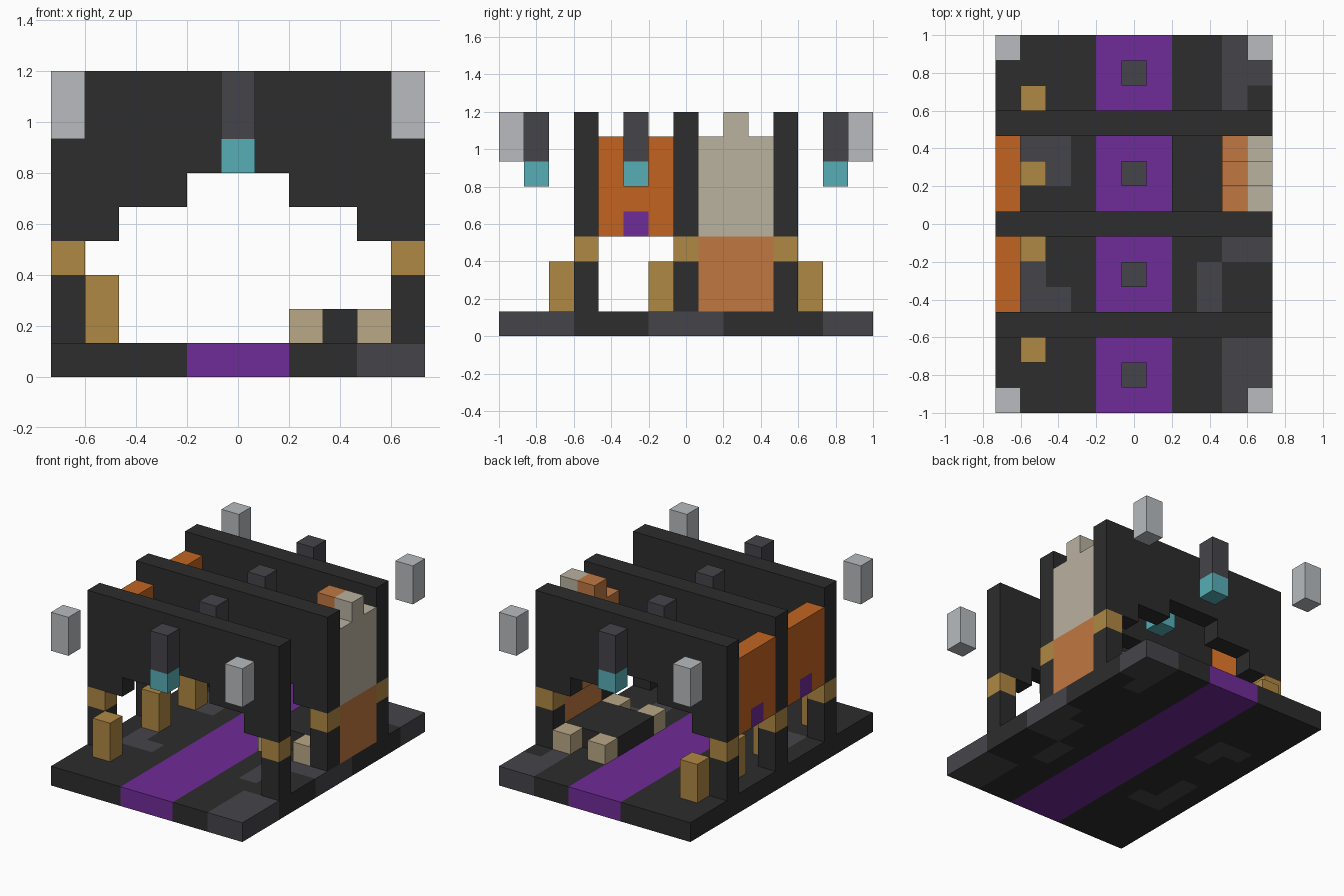
import bpy, bmesh
from mathutils import Vector

U = 2 / 15                       # one block
NX, NY = 11, 15                  # footprint in blocks

if "Cube" in bpy.data.objects:
    bpy.data.objects.remove(bpy.data.objects["Cube"], do_unlink=True)


def material(name, r, g, b):
    m = bpy.data.materials.new(name)
    m.use_nodes = True
    m.diffuse_color = (r, g, b, 1)
    m.node_tree.nodes["Principled BSDF"].inputs["Base Color"].default_value = (r, g, b, 1)
    return m


CHARCOAL = material("charcoal", .026, .026, .026)
SLATE = material("slate", .06, .058, .067)
SILVER = material("silver", .48, .5, .52)
PURPLE = material("purple", .162, .025, .314)
ORANGE = material("orange", .539, .127, .015)
GOLD = material("gold", .434, .246, .058)
TEAL = material("teal", .095, .429, .468)
COPPER = material("copper", .527, .188, .054)
CREAM = material("cream", .491, .445, .352)
TAN = material("tan", .491, .392, .238)


def at(i, j, k):
    """Block coordinates to model space."""
    return Vector(((i - NX / 2) * U, (j - NY / 2) * U, k * U))


def finish(name, bm, mats):
    bmesh.ops.recalc_face_normals(bm, faces=bm.faces)
    me = bpy.data.meshes.new(name)
    bm.to_mesh(me)
    bm.free()
    for m in mats:
        me.materials.append(m)
    ob = bpy.data.objects.new(name, me)
    bpy.context.collection.objects.link(ob)
    return ob


def cuboid(lo, hi):
    bm = bmesh.new()
    bmesh.ops.create_cube(bm, size=1)
    a, b = at(*lo), at(*hi)
    for v in bm.verts:
        v.co = (a + b) / 2 + v.co * (b - a)
    return bm


def box(name, lo, size, mat):
    hi = [p + s for p, s in zip(lo, size)]
    return finish(name, cuboid(lo, hi), [mat])


# Floor slab: cut into tiles and coloured by tile position
SLATE_PATCHES = [             # first column, first row, last column, last row
    (9, 0, 10, 2), (8, 4, 8, 5), (9, 6, 10, 7), (10, 8, 10, 8),
    (9, 12, 9, 12), (9, 13, 10, 14),
    (1, 4, 1, 6), (2, 4, 2, 4), (1, 10, 2, 10), (2, 9, 2, 9),
]
bm = cuboid((0, 0, 0), (NX, NY, 1))
for axis, count in ((Vector((1, 0, 0)), NX), (Vector((0, 1, 0)), NY)):
    for n in range(1, count):
        bmesh.ops.bisect_plane(bm, geom=bm.verts[:] + bm.edges[:] + bm.faces[:],
                               plane_co=at(n, n, 0), plane_no=axis)
bm.normal_update()
for f in bm.faces:
    c = f.calc_center_median() - f.normal * U * .5
    i, j = int(c.x / U + NX / 2), int(c.y / U + NY / 2)
    if 4 <= i <= 6:
        f.material_index = 2
    elif any(a <= i <= c2 and b <= j <= d for a, b, c2, d in SLATE_PATCHES):
        f.material_index = 1
finish("floor", bm, [CHARCOAL, SLATE, PURPLE])

# Three stepped arch walls on banded legs
half = [(0, 9), (0, 4), (2, 4), (2, 5), (4, 5), (4, 6)]
profile = half + [(NX - x, z) for x, z in reversed(half)]
for n, j in enumerate((3, 7, 11), 1):
    bm = bmesh.new()
    face = bm.faces.new([bm.verts.new(at(x, j, z)) for x, z in profile])
    out = bmesh.ops.extrude_face_region(bm, geom=[face], use_keep_orig=True)
    moved = [g for g in out["geom"] if isinstance(g, bmesh.types.BMVert)]
    bmesh.ops.translate(bm, vec=(0, U, 0), verts=moved)
    finish(f"arch_wall_{n}", bm, [CHARCOAL])
    for side, i in (("right", 0), ("left", NX - 1)):
        box(f"{side}_leg_{n}", (i, j, 1), (1, 1, 2), CHARCOAL)
        box(f"{side}_leg_band_{n}", (i, j, 3), (1, 1, 1), GOLD)

# Hanging lanterns along the centre line
for n, j in enumerate((1, 5, 9, 13), 1):
    box(f"lantern_stem_{n}", (5, j, 7), (1, 1, 2), SLATE)
    box(f"lantern_glow_{n}", (5, j, 6), (1, 1, 1), TEAL)

# Floating corner blocks
for i in (0, NX - 1):
    for j in (0, NY - 1):
        box("corner_block", (i, j, 7), (1, 1, 2), SILVER)

# Short posts along the right side
for n, j in enumerate((2, 6, 9, 12), 1):
    box(f"short_post_{n}", (1, j, 1), (1, 1, 2), GOLD)

# Side panels with a small window at the bottom centre
for n, j in enumerate((4, 8), 1):
    box(f"panel_top_{n}", (0, j, 5), (1, 3, 3), ORANGE)
    box(f"panel_window_{n}", (0, j + 1, 4), (1, 1, 1), PURPLE)
    for dj in (0, 2):
        box(f"panel_side_{n}", (0, j + dj, 4), (1, 1, 1), ORANGE)

# Chimney wall on the left side, with an inner lining
box("chimney_base", (10, 8, 1), (1, 3, 3), COPPER)
for name, i, mat in (("chimney", 10, CREAM), ("chimney_lining", 9, COPPER)):
    box(name, (i, 8, 4), (1, 3, 4), mat)
    box(name + "_top", (i, 9, 8), (1, 1, 1), mat)

# Low counter with corner stools
box("counter", (7, 8, 1), (3, 3, 1), CHARCOAL)
for i in (7, 9):
    for j in (7, 11):
        box("stool", (i, j, 1), (1, 1, 1), TAN)
